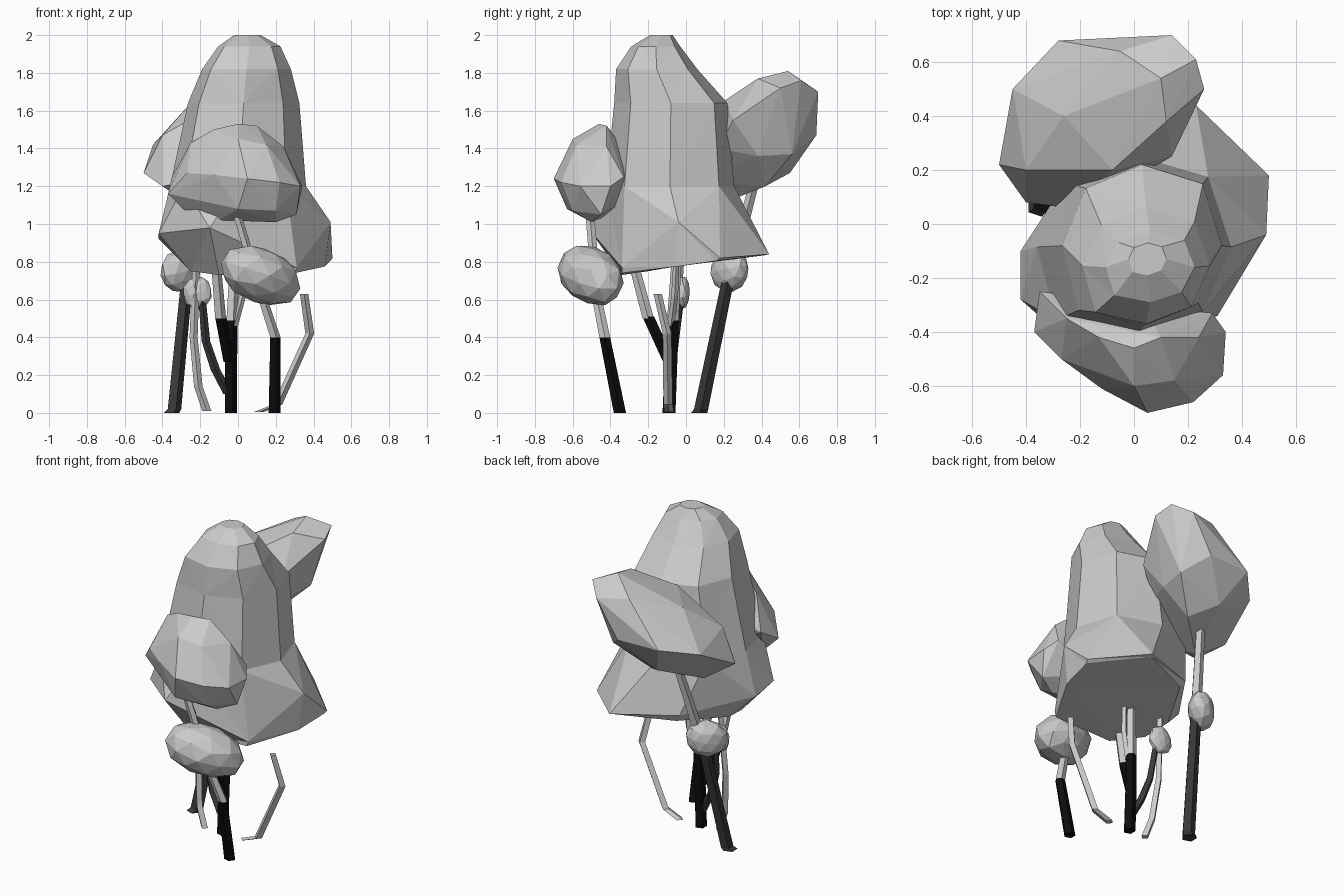
import bpy, bmesh, math, random
from mathutils import Vector, Euler

if "Cube" in bpy.data.objects:
    bpy.data.objects.remove(bpy.data.objects["Cube"])

random.seed(4)


def material(name, v):
    m = bpy.data.materials.new(name)
    m.diffuse_color = (v, v, v, 1)
    m.use_nodes = True
    m.node_tree.nodes["Principled BSDF"].inputs["Base Color"].default_value = m.diffuse_color
    return m


BLACK = material("black_bark", 0.004)
DARK = material("dark_bark", 0.04)


def finish(bm, name, mat=None):
    bmesh.ops.recalc_face_normals(bm, faces=bm.faces)
    me = bpy.data.meshes.new(name)
    bm.to_mesh(me)
    bm.free()
    if mat:
        me.materials.append(mat)
    ob = bpy.data.objects.new(name, me)
    bpy.context.collection.objects.link(ob)
    return ob


def loft(name, rings, mat=None):
    """Skin closed rings that share a point count, capping both ends."""
    bm = bmesh.new()
    vs = [[bm.verts.new(p) for p in r] for r in rings]
    n = len(rings[0])
    for a, b in zip(vs, vs[1:]):
        for i in range(n):
            bm.faces.new((a[i], a[(i + 1) % n], b[(i + 1) % n], b[i]))
    bm.faces.new(vs[0])
    bm.faces.new(vs[-1])
    bm.normal_update()
    bmesh.ops.triangulate(bm, faces=bm.faces)
    return finish(bm, name, mat)


def hull(name, points):
    """Faceted boulder-like crown around a few corner points."""
    bm = bmesh.new()
    for p in points:
        bm.verts.new(p)
    bmesh.ops.convex_hull(bm, input=bm.verts)
    bmesh.ops.delete(bm, geom=[v for v in bm.verts if not v.link_faces], context='VERTS')
    return finish(bm, name)


def clump(name, lo, hi, semi, rot):
    """Rough tilted ellipsoid fitted to a bounding box."""
    bm = bmesh.new()
    bmesh.ops.create_icosphere(bm, subdivisions=2, radius=1)
    rm = Euler([math.radians(a) for a in rot]).to_matrix()
    pts = []
    for v in bm.verts:
        k = random.uniform(0.95, 1.04)
        pts.append(rm @ Vector([c * s * k for c, s in zip(v.co, semi)]))
    bm.free()
    for i in range(3):
        mn, mx = min(p[i] for p in pts), max(p[i] for p in pts)
        for p in pts:
            p[i] = lo[i] + (p[i] - mn) / (mx - mn) * (hi[i] - lo[i])
    return hull(name, pts)


def limb(name, path, r0, r1, mat=None, sides=5):
    """Tapered low-poly branch with level rings along a path."""
    rings = []
    for j, p in enumerate(path):
        r = r0 + (r1 - r0) * j / (len(path) - 1)
        rings.append([(p[0] + r * math.cos(math.tau * i / sides),
                       p[1] + r * math.sin(math.tau * i / sides), p[2])
                      for i in range(sides)])
    return loft(name, rings, mat)


# Main crown: slanted underside, flared skirt, then narrowing octagons
under = [(.46, -.05, .775), (.49, .16, .805), (.22, .42, .835), (-.12, .27, .825),
         (-.28, -.03, .78), (-.25, -.2, .75), (-.1, -.34, .73), (.3, -.34, .74)]
skirt = [(.49, -.04, 1.01), (.5, .18, .82), (.23, .44, .84), (-.15, .28, .87),
         (-.42, -.1, .92), (-.42, -.28, .95), (-.15, -.52, .98), (.31, -.34, .77)]
upper = [(0, -.085, .36, .34, 1.2), (.03, -.08, .295, .30, 1.64),
         (.045, -.155, .235, .215, 1.82), (.06, -.16, .165, .13, 1.94),
         (.05, -.13, .07, .06, 2.0)]
bulge = [1, 1.08, 1, 1, 1, 1.13, 1, 1]
rings = [under, skirt]
for cx, cy, rx, ry, z in upper:
    rings.append([(cx + rx * b * math.cos(i * math.pi / 4),
                   cy + ry * b * math.sin(i * math.pi / 4), z)
                  for i, b in enumerate(bulge)])
loft("main_crown", rings)

# Back crown: thick disc rising to the back right
hull("back_crown", [
    (-.28, .68, 1.47), (.14, .7, 1.7), (0, .69, 1.47), (.23, .61, 1.76), (.26, .5, 1.72),
    (.14, .25, 1.55), (0, .17, 1.4), (-.25, .06, 1.23), (-.4, .08, 1.2), (-.5, .22, 1.27),
    (-.45, .5, 1.42), (.1, .54, 1.81), (.12, .38, 1.77), (-.26, .4, 1.63), (-.4, .2, 1.47),
    (-.08, .2, 1.65), (-.05, .64, 1.72), (-.28, .22, 1.12), (-.05, .42, 1.2),
    (.12, .56, 1.37), (-.18, .55, 1.27), (.1, .38, 1.36)])

# Front crown: wide lump
hull("front_crown", [
    (-.13, -.42, 1.5), (0, -.46, 1.53), (.1, -.42, 1.52), (-.25, -.35, 1.43), (.24, -.42, 1.41),
    (.34, -.4, 1.2), (.33, -.56, 1.2), (.22, -.66, 1.22), (.05, -.7, 1.24), (-.12, -.61, 1.26),
    (-.27, -.5, 1.27), (-.37, -.4, 1.16), (-.35, -.25, 1.25), (.29, -.33, 1.25),
    (.31, -.45, 1.05), (.2, -.5, 1.01), (-.1, -.48, 1.02), (-.27, -.38, 1.06),
    (0, -.63, 1.08), (.2, -.6, 1.07), (0, -.6, 1.45), (.15, -.58, 1.42),
    (-.15, -.3, 1.15), (.05, -.33, 1.4), (.1, -.36, 1.1)])

# Small leaf clumps
clump("front_lower_clump", (-.09, -.68, .57), (.33, -.33, .885), (.24, .15, .13), (0, 15, 22))
clump("back_lower_clump", (-.41, .13, .64), (-.2, .33, .86), (.13, .08, .1), (0, -10, 35))
clump("small_clump", (-.29, -.06, .55), (-.14, .02, .72), (.08, .04, .08), (0, -15, 0))

# Central trunk with fork
limb("main_trunk", [(-.04, -.09, 0), (-.04, -.08, .25), (-.035, -.07, .49)], .036, .034, BLACK)
limb("main_trunk_top", [(-.035, -.07, .48), (-.02, -.05, .82)], .033, .027)
limb("fork_base", [(-.05, -.09, .27), (-.095, -.2, .51)], .033, .033, BLACK)
limb("fork_top", [(-.095, -.2, .5), (-.12, -.28, .8)], .032, .028)

# Front trunk, bending up into the front crown
limb("front_trunk", [(.19, -.35, 0), (.195, -.43, .4)], .034, .03, BLACK)
limb("front_trunk_top", [(.195, -.43, .4), (.13, -.47, .6), (-.01, -.51, 1.06)], .03, .024)

# Back trunk with flared foot
limb("back_trunk", [(-.355, .07, 0), (-.34, .08, .02), (-.27, .23, .74)], .045, .034, DARK)
limb("back_trunk_top", [(-.27, .23, .72), (-.19, .37, 1.25)], .034, .027)

# Thin stems
limb("right_stem", [(.11, -.09, .005), (.21, -.095, .045), (.38, -.1, .42), (.35, -.15, .63)],
     .026, .022, sides=4)
limb("left_stem", [(-.165, -.1, .01), (-.21, -.09, .14), (-.235, -.06, .4), (-.22, -.03, .8)],
     .024, .02, sides=4)
limb("curved_stem", [(-.05, -.09, .1), (-.12, -.08, .23), (-.17, -.06, .38), (-.19, -.03, .6)],
     .028, .02, DARK, sides=4)
limb("inner_stem", [(-.02, -.08, .46), (.025, -.06, .62), (.03, -.05, .82)], .02, .016, sides=4)
